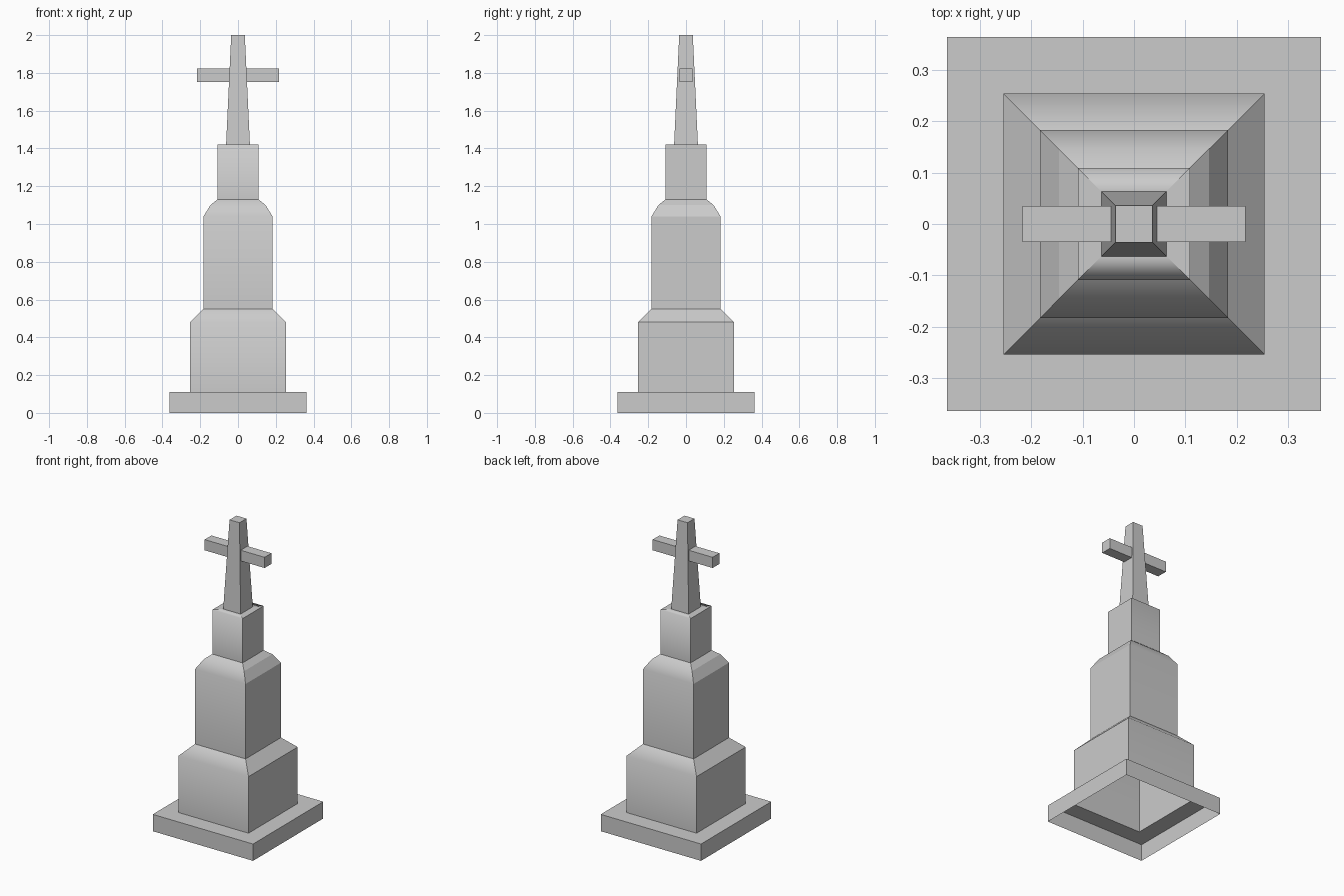
import bpy, bmesh

if "Cube" in bpy.data.objects:
    bpy.data.objects.remove(bpy.data.objects["Cube"], do_unlink=True)

stone = bpy.data.materials.new("grey stone")
stone.use_nodes = True
GREY = (0.6, 0.6, 0.6, 1)
stone.diffuse_color = GREY
stone.node_tree.nodes["Principled BSDF"].inputs["Base Color"].default_value = GREY
CORNERS = [(-1, -1), (1, -1), (1, 1), (-1, 1)]


def square_loft(name, profile, soft_levels=(), cap=False):
    """Stack square rings (half width, height); front and back blend at soft levels."""
    bm = bmesh.new()
    rings = [[bm.verts.new((x * r, y * r, z)) for x, y in CORNERS] for r, z in profile]
    for low, high in zip(rings, rings[1:]):
        for i in range(4):
            j = (i + 1) % 4
            face = bm.faces.new((low[i], low[j], high[j], high[i]))
            face.smooth = i % 2 == 0 and bool(soft_levels)
    if cap:
        bm.faces.new(rings[-1])
    # Keep every edge crisp except the rounded shoulders
    for edge in bm.edges:
        a, b = edge.verts
        level = abs(a.co.z - b.co.z) < 0.001 and abs(abs(a.co.x) - abs(b.co.x)) < 0.001
        edge.smooth = level and any(abs(a.co.z - z) < 0.001 for z in soft_levels)
    return finish(name, bm)


def finish(name, bm):
    mesh = bpy.data.meshes.new(name)
    bm.to_mesh(mesh)
    bm.free()
    mesh.materials.append(stone)
    obj = bpy.data.objects.new(name, mesh)
    bpy.context.collection.objects.link(obj)
    return obj


# Plinth: hollow underneath, open where the tower rises from it
square_loft("plinth", [(0.363, 0), (0.363, 0.11), (0.254, 0.11)])

# Tower tiers, each with a sloped shoulder
square_loft("lower_tier", [(0.254, 0.11), (0.254, 0.48), (0.183, 0.55)], (0.48,))
square_loft("middle_tier", [(0.183, 0.55), (0.183, 1.04), (0.146, 1.10), (0.109, 1.13)],
            (1.04, 1.10))
square_loft("upper_tier", [(0.109, 1.13), (0.109, 1.42), (0.063, 1.42)], (1.42,))

# Tapered upright of the cross
square_loft("cross_upright", [(0.063, 1.42), (0.036, 2.0)], cap=True)

# Cross bar
bm = bmesh.new()
bmesh.ops.create_cube(bm, size=1)
bmesh.ops.scale(bm, vec=(0.434, 0.07, 0.07), verts=bm.verts)
bmesh.ops.translate(bm, vec=(0, 0, 1.787), verts=bm.verts)
finish("cross_bar", bm)
